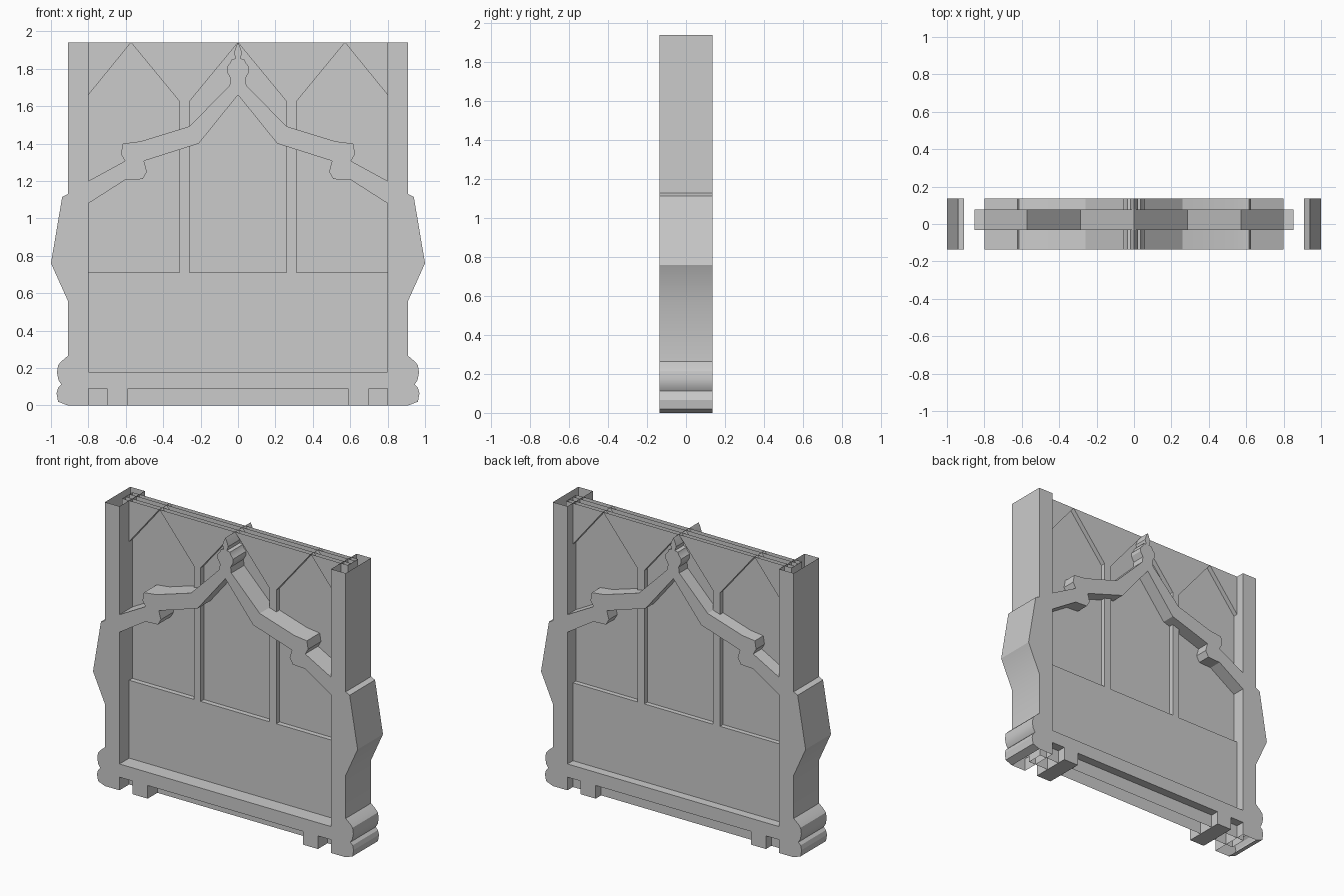
import bpy, bmesh, math

if "Cube" in bpy.data.objects:
    bpy.data.objects.remove(bpy.data.objects["Cube"])

FRAME = (-0.137, 0.137)      # front and back of the outer frame
TRACERY = (-0.032, 0.078)    # raised panel and window tracery
PANE = (0.002, 0.046)        # recessed window sheets


def mirror(pts):
    return [(-x, z) for x, z in reversed(pts)]


def prism(name, pts, depth, is_open=lambda a, b: False):
    """Extrude an x/z profile through depth, leaving chosen side walls open."""
    bm = bmesh.new()
    f = [bm.verts.new((x, depth[0], z)) for x, z in pts]
    b = [bm.verts.new((x, depth[1], z)) for x, z in pts]
    bm.faces.new(f)
    bm.faces.new(b[::-1])
    n = len(pts)
    for i in range(n):
        j = (i + 1) % n
        if not is_open(pts[i], pts[j]):
            bm.faces.new((f[i], b[i], b[j], f[j]))
    bmesh.ops.recalc_face_normals(bm, faces=bm.faces)
    me = bpy.data.meshes.new(name)
    bm.to_mesh(me)
    bm.free()
    ob = bpy.data.objects.new(name, me)
    bpy.context.collection.objects.link(ob)
    bpy.context.view_layer.objects.active = ob
    for o in bpy.context.selected_objects:
        o.select_set(False)
    ob.select_set(True)
    bpy.ops.object.shade_smooth_by_angle(angle=math.radians(25))
    return ob


def ends_open(a, b):
    return abs(a[1] - b[1]) < 1e-6 and (a[1] > 1.93 or a[1] < 0.001)


def post_open(a, b):
    # hollow top and bottom, and the junctions with arch and base rail
    junction = {a[1], b[1]} in ({1.08, 1.2}, {0.09, 0.18}) and abs(a[0]) == 0.8
    return ends_open(a, b) or junction


def sides_open(a, b):
    return abs(a[0]) == 0.8 and abs(b[0]) == 0.8 and a[0] == b[0]


# Side posts with swelling and base mouldings
post = [(0.8, 1.94), (0.91, 1.94), (0.91, 1.13), (0.94, 1.115), (1.0, 0.76),
        (0.91, 0.56), (0.91, 0.265), (0.945, 0.235), (0.962, 0.215),
        (0.968, 0.175), (0.96, 0.135), (0.945, 0.112), (0.962, 0.095),
        (0.97, 0.065), (0.962, 0.02), (0.91, 0.0), (0.8, 0.0),
        (0.8, 0.09), (0.8, 0.18), (0.8, 1.08), (0.8, 1.2)]
prism("right_post", post, FRAME, post_open)
prism("left_post", mirror(post), FRAME, post_open)

# Pointed arch with finial
upper = [(0.8, 1.2), (0.604, 1.307), (0.626, 1.345), (0.616, 1.4),
         (0.52, 1.412), (0.26, 1.492), (0.045, 1.71), (0.04, 1.75),
         (0.06, 1.785), (0.06, 1.81), (0.042, 1.83), (0.035, 1.85),
         (0.012, 1.855), (0.022, 1.885), (0.01, 1.92)]
lower = [(0.8, 1.08), (0.604, 1.205), (0.51, 1.21), (0.487, 1.25),
         (0.503, 1.307), (0.21, 1.4)]
arch = (upper + [(0, 1.94)] + mirror(upper)
        + [(-x, z) for x, z in lower] + [(0, 1.66)] + lower[::-1])
prism("arch", arch, FRAME, sides_open)

# Base rail with two feet
rail = [(0.8, 0.18), (0.8, 0.09), (0.7, 0.09), (0.7, 0), (0.587, 0), (0.587, 0.09)]
prism("base_rail", rail + mirror(rail), FRAME, sides_open)

# Lower panel
prism("lower_panel", [(-0.853, 0), (0.853, 0), (0.853, 0.712), (-0.853, 0.712)],
      TRACERY, ends_open)

# Window tracery: mullions, spandrels between the pointed heads, edge spandrels
mullion = [(0.26, 0.712), (0.312, 0.712), (0.312, 1.625), (0.286, 1.593), (0.26, 1.625)]
spandrel = [(0, 1.94), (0.286, 1.593), (0.572, 1.94)]
edge = [(0.572, 1.94), (0.8, 1.66), (0.8, 0.712), (0.853, 0.712), (0.853, 1.94)]
for name, pts in (("mullion", mullion), ("spandrel", spandrel), ("edge_spandrel", edge)):
    prism("right_" + name, pts, TRACERY, ends_open)
    prism("left_" + name, mirror(pts), TRACERY, ends_open)

# Window panes behind the tracery
prism("window_pane", [(-0.853, 0.70), (0.853, 0.70), (0.853, 1.94), (-0.853, 1.94)],
      PANE, lambda a, b: True)
